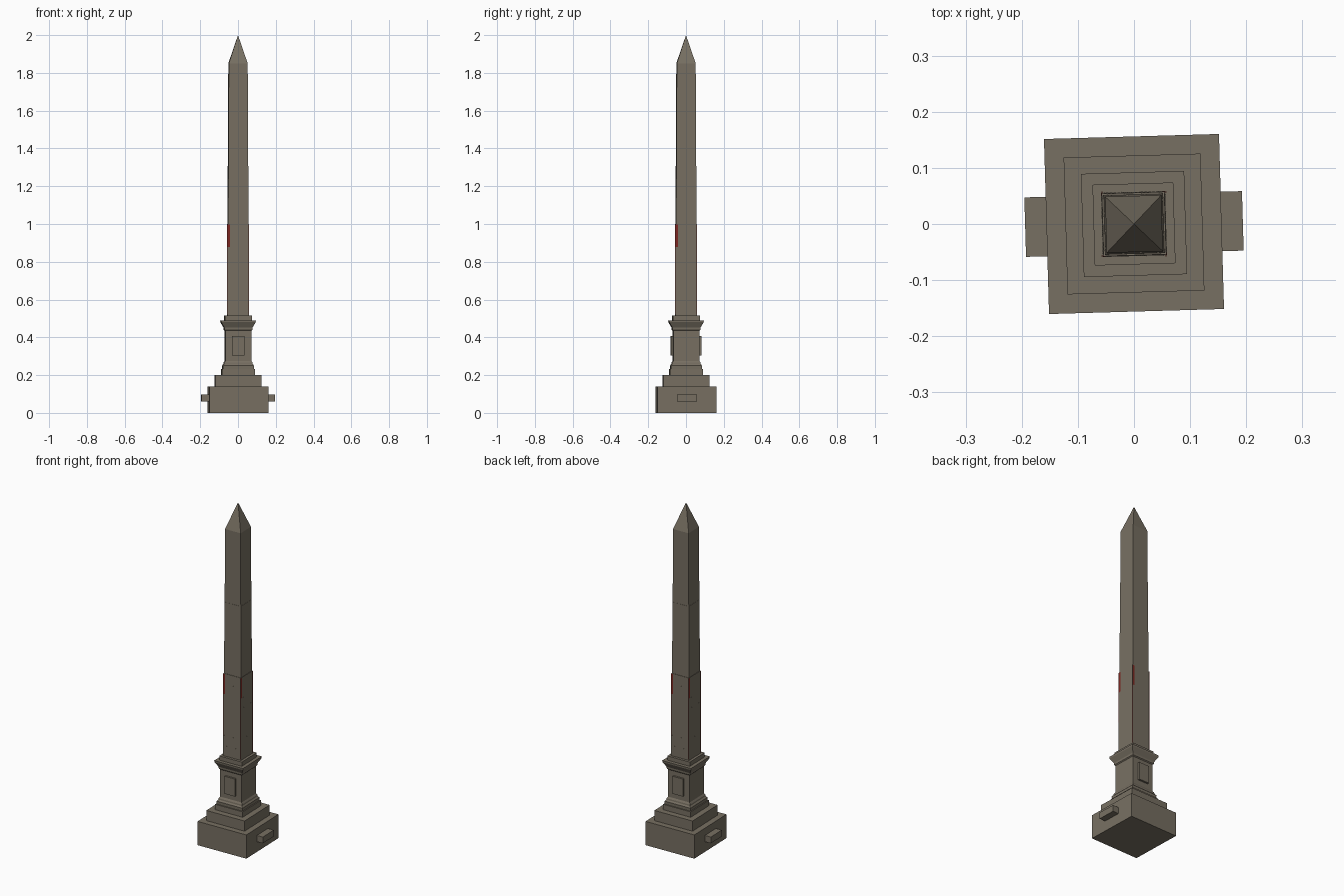
import bpy, bmesh, math
from mathutils import Matrix

if "Cube" in bpy.data.objects:
    bpy.data.objects.remove(bpy.data.objects["Cube"])

TURN = Matrix.Rotation(math.radians(1.65), 4, 'Z')  # whole monument is slightly turned


def material(name, rgb):
    m = bpy.data.materials.new(name)
    m.diffuse_color = (*rgb, 1)
    m.use_nodes = True
    m.node_tree.nodes["Principled BSDF"].inputs["Base Color"].default_value = m.diffuse_color
    return m


stone = material("weathered_stone", (0.185, 0.16, 0.122))
red = material("dark_red", (0.2, 0.02, 0.015))


def finish(name, bm, mat):
    bmesh.ops.recalc_face_normals(bm, faces=bm.faces)
    bm.transform(TURN)
    me = bpy.data.meshes.new(name)
    bm.to_mesh(me)
    bm.free()
    me.materials.append(mat)
    ob = bpy.data.objects.new(name, me)
    bpy.context.collection.objects.link(ob)
    return ob


def square_tower(name, profile, mat=stone):
    """Square rings (half width, z) joined from bottom to top."""
    bm = bmesh.new()
    rings = []
    for h, z in profile:
        if h == 0:
            rings.append([bm.verts.new((0, 0, z))])
        else:
            rings.append([bm.verts.new((sx * h, sy * h, z))
                          for sx, sy in ((-1, -1), (1, -1), (1, 1), (-1, 1))])
    bm.faces.new(rings[0])
    for a, b in zip(rings, rings[1:]):
        for i in range(4):
            j = (i + 1) % 4
            bm.faces.new((a[i], a[j], b[0]) if len(b) == 1 else (a[i], a[j], b[j], b[i]))
    if len(rings[-1]) == 4:
        bm.faces.new(rings[-1])
    return finish(name, bm, mat)


def box(name, lo, hi, mat=stone, spin=0):
    bm = bmesh.new()
    size = [b - a for a, b in zip(lo, hi)]
    mid = [(a + b) / 2 for a, b in zip(lo, hi)]
    bmesh.ops.create_cube(bm, size=1, matrix=Matrix.Translation(mid) @ Matrix.Diagonal((*size, 1)))
    bm.transform(Matrix.Rotation(spin, 4, 'Z'))
    return finish(name, bm, mat)


# stepped foundation
square_tower("base_steps", [(0.156, 0), (0.156, 0.14), (0.122, 0.14), (0.122, 0.2),
                            (0.088, 0.2), (0.088, 0.232)])
# pedestal with foot moulding, cornice and cap
square_tower("pedestal", [(0.082, 0.232), (0.083, 0.25), (0.076, 0.258), (0.075, 0.266),
                          (0.069, 0.275), (0.069, 0.435), (0.074, 0.44), (0.075, 0.452),
                          (0.091, 0.48), (0.092, 0.49), (0.072, 0.49), (0.072, 0.515)])

for k, label in enumerate(("front", "back")):
    # raised panel on the pedestal
    box("panel_" + label, (-0.033, -0.08, 0.305), (0.033, -0.06, 0.408), stone, math.pi * k)
    # ledge on the side of the base
    box("side_ledge_" + ("right", "left")[k], (0.14, -0.053, 0.06), (0.194, 0.053, 0.097),
        stone, math.pi * k)

# lower shaft: block courses, each set back a hair from the one below
courses = 8
step = (1.0 - 0.515) / courses
profile = []
for i in range(courses):
    h = 0.0572 - 0.0002 * i
    profile += [(h, 0.515 + i * step), (h - 0.0001, 0.515 + (i + 1) * step)]
square_tower("lower_shaft", profile)

# upper shaft in two lengths, with the pointed cap
square_tower("upper_shaft", [(0.0535, 1.0), (0.0525, 1.42), (0.0515, 1.42), (0.05, 1.85), (0, 2.0)])

# thin red fins at the corners of the lower shaft
for k in range(4):
    box("corner_fin_%d" % (k + 1), (0.045, 0.0545, 0.52), (0.0598, 0.056, 0.998), red, k * math.pi / 2)
